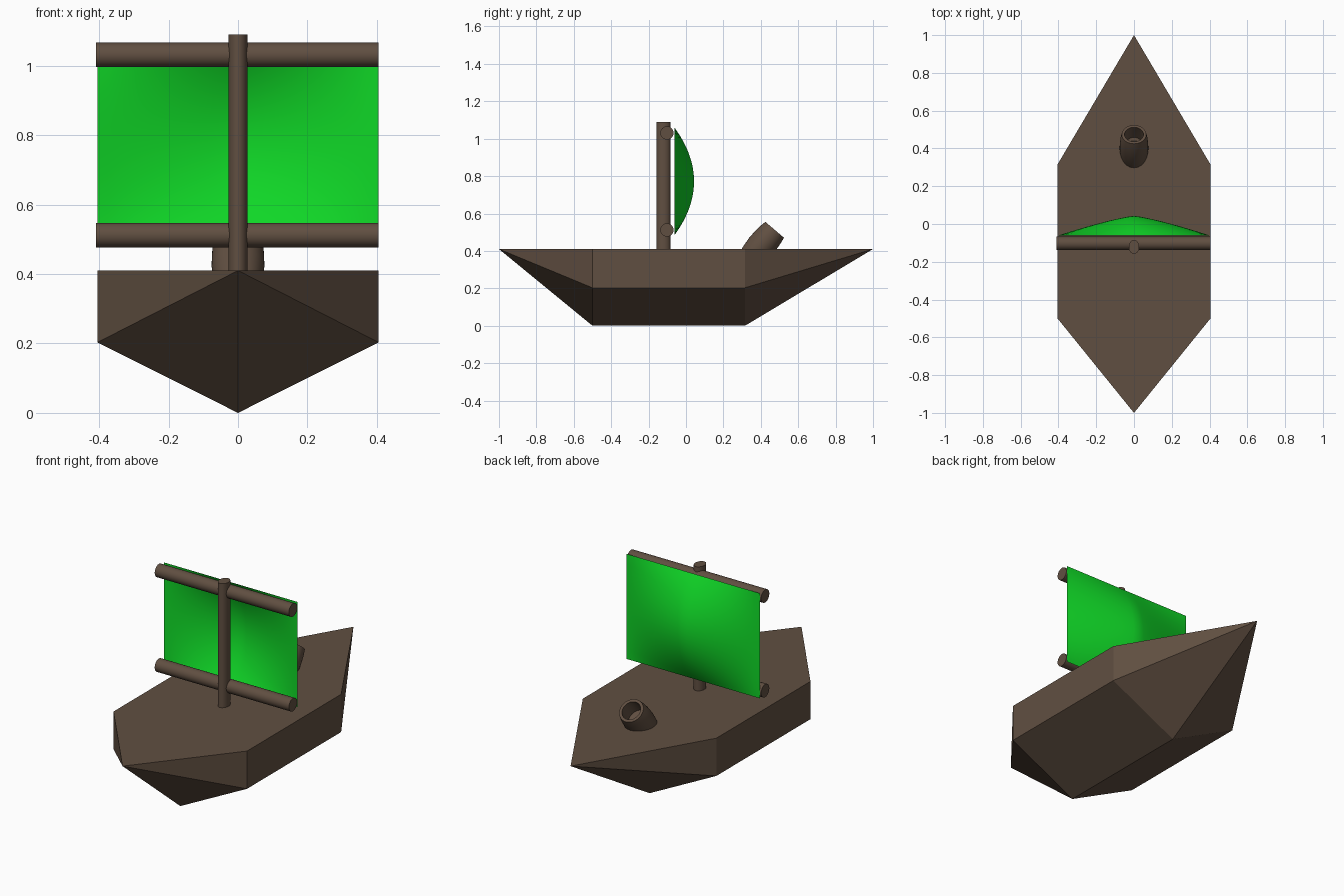
import bpy, bmesh, math
from mathutils import Vector, Matrix

if "Cube" in bpy.data.objects:
    bpy.data.objects.remove(bpy.data.objects["Cube"])


def material(name, rgb):
    m = bpy.data.materials.new(name)
    m.diffuse_color = (*rgb, 1)
    m.use_nodes = True
    m.node_tree.nodes["Principled BSDF"].inputs["Base Color"].default_value = m.diffuse_color
    return m


WOOD = material("dark brown wood", (0.118, 0.078, 0.053))
CLOTH = material("green cloth", (0.005, 0.68, 0.02))


def make(name, bm, mat, smooth=False, fix=True):
    if fix:
        bmesh.ops.recalc_face_normals(bm, faces=bm.faces)
    me = bpy.data.meshes.new(name)
    bm.to_mesh(me)
    bm.free()
    me.materials.append(mat)
    ob = bpy.data.objects.new(name, me)
    bpy.context.collection.objects.link(ob)
    if smooth:
        bpy.ops.object.select_all(action='DESELECT')
        ob.select_set(True)
        bpy.context.view_layer.objects.active = ob
        bpy.ops.object.shade_smooth_by_angle(angle=math.radians(40))
    return ob


def pole(name, matrix, radius, length):
    bm = bmesh.new()
    bmesh.ops.create_cone(bm, cap_ends=True, segments=32, radius1=radius,
                          radius2=radius, depth=length, matrix=matrix)
    return make(name, bm, WOOD, True)


# Hull: flat deck, upright sides, V-shaped bottom, pointed ends
W, DECK, CHINE, Y0, Y1 = 0.405, 0.41, 0.203, -0.5, 0.315
bm = bmesh.new()
V = lambda *p: bm.verts.new(p)
bow, stern = V(0, -1, DECK), V(0, 1, DECK)
keel0, keel1 = V(0, Y0, 0), V(0, Y1, 0)
deck = {}
for s in (-1, 1):
    d0, d1 = V(s * W, Y0, DECK), V(s * W, Y1, DECK)
    c0, c1 = V(s * W, Y0, CHINE), V(s * W, Y1, CHINE)
    deck[s] = (d0, d1)
    for f in ((d0, d1, c1, c0), (c0, c1, keel1, keel0),
              (bow, d0, c0), (bow, c0, keel0),
              (stern, d1, c1), (stern, c1, keel1)):
        bm.faces.new(f)
bm.faces.new((bow, deck[1][0], deck[1][1], stern, deck[-1][1], deck[-1][0]))
make("hull", bm, WOOD)

# Mast (slightly oval) and the two yards
pole("mast", Matrix.Translation((0, -0.121, 0.735)) @ Matrix.Diagonal((0.75, 1, 1, 1)),
     0.037, 0.71)
for name, z in (("upper_yard", 1.031), ("lower_yard", 0.512)):
    pole(name, Matrix.Translation((-0.002, -0.102, z))
         @ Matrix.Rotation(math.pi / 2, 4, 'Y'), 0.0355, 0.814)

# Sail: sheet held at its edges and billowing toward the back
bm = bmesh.new()
N = 24
bmesh.ops.create_grid(bm, x_segments=N, y_segments=N, size=1)
for v in bm.verts:
    u, t = v.co.x, v.co.y
    bulge = (1 - abs(u) ** 1.25) * (1 - abs(t) ** 2)
    v.co = Vector((0.405 * u, -0.062 + 0.105 * bulge, 0.772 + 0.288 * t))
make("sail", bm, CLOTH, True, fix=False)

# Tilted hollow barrel set into the deck: (radius, distance along the axis)
profile = [(0, -0.24), (0.058, -0.24), (0.070, -0.18), (0.076, -0.12),
           (0.075, -0.07), (0.071, -0.03), (0.065, 0), (0.050, 0),
           (0.054, -0.04), (0.056, -0.10), (0, -0.10)]
bm = bmesh.new()
verts = [bm.verts.new((r, 0, h)) for r, h in profile]
edges = [bm.edges.new(p) for p in zip(verts, verts[1:])]
bmesh.ops.spin(bm, geom=verts + edges, cent=(0, 0, 0), axis=(0, 0, 1),
               angle=2 * math.pi, steps=32)
bmesh.ops.remove_doubles(bm, verts=bm.verts, dist=1e-5)
bm.transform(Matrix.Translation((0, 0.474, 0.513))
             @ Matrix.Rotation(math.radians(-40.5), 4, 'X'))
make("barrel", bm, WOOD, True)
